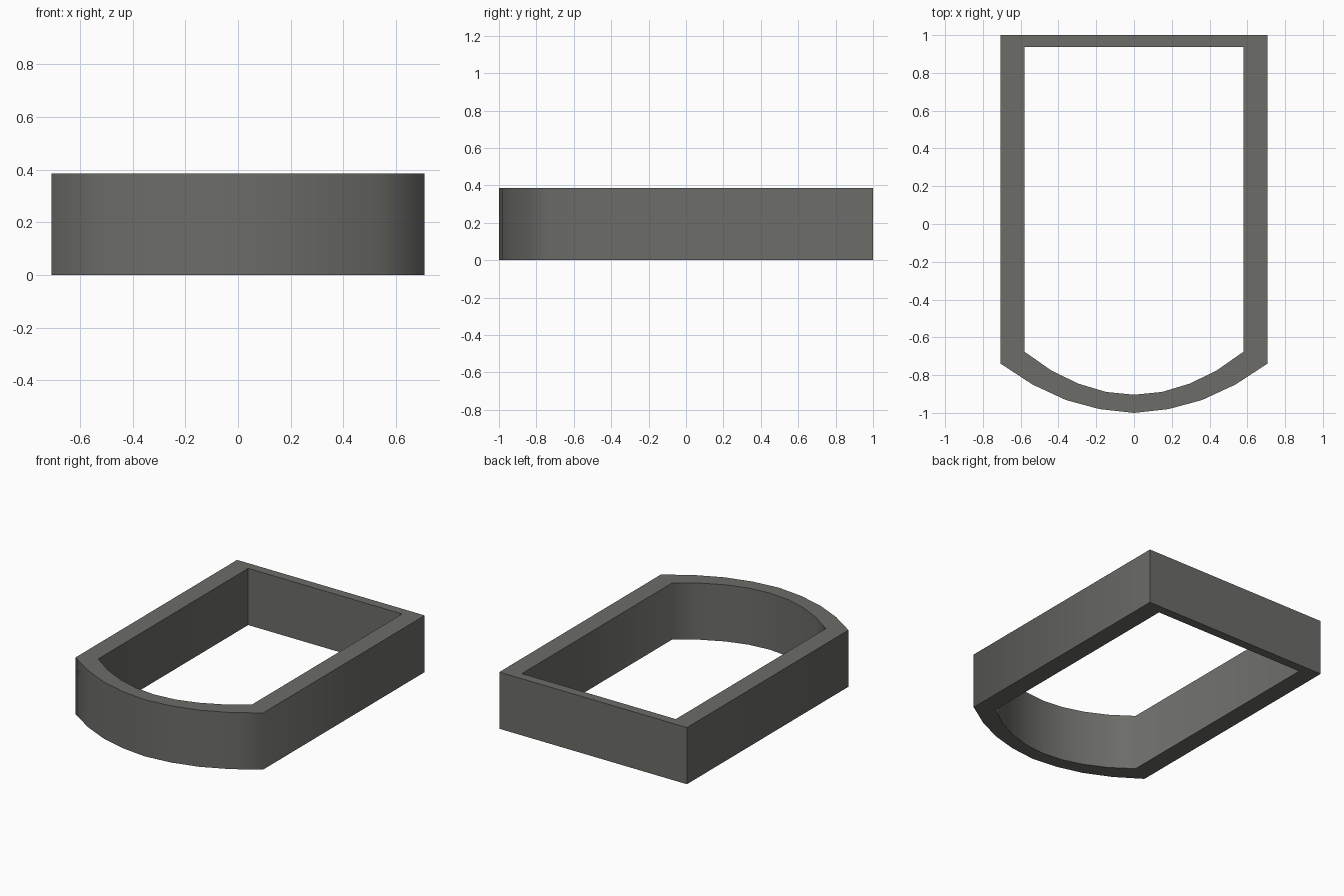
import bpy, bmesh, math

if "Cube" in bpy.data.objects:
    bpy.data.objects.remove(bpy.data.objects["Cube"])

HEIGHT = 0.386

# right half of each outline, from back corner to front middle
OUTER = [(0.707, 1.0), (0.707, -0.739), (0.537, -0.85), (0.36, -0.932), (0.182, -0.98), (0, -1.0)]
INNER = [(0.58, 0.938), (0.58, -0.676), (0.437, -0.776), (0.295, -0.845), (0.149, -0.889), (0, -0.904)]


def full_loop(half):
    return half + [(-x, y) for x, y in reversed(half[:-1])]


bm = bmesh.new()


def ring(points, z):
    return [bm.verts.new((x, y, z)) for x, y in points]


# four rings bridged in a closed cycle: outer wall, top rim, inner wall, bottom rim
outer, inner = full_loop(OUTER), full_loop(INNER)
rings = [ring(outer, 0), ring(outer, HEIGHT), ring(inner, HEIGHT), ring(inner, 0)]
n = len(outer)
for k in range(4):
    a, b = rings[k], rings[(k + 1) % 4]
    for i in range(n):
        j = (i + 1) % n
        bm.faces.new((a[i], a[j], b[j], b[i]))
bmesh.ops.recalc_face_normals(bm, faces=bm.faces)

mesh = bpy.data.meshes.new("curved_frame")
bm.to_mesh(mesh)
bm.free()
frame = bpy.data.objects.new("curved_frame", mesh)
bpy.context.collection.objects.link(frame)

grey = bpy.data.materials.new("warm_grey")
grey.diffuse_color = (0.15, 0.15, 0.14, 1)
grey.use_nodes = True
grey.node_tree.nodes["Principled BSDF"].inputs["Base Color"].default_value = grey.diffuse_color
mesh.materials.append(grey)

# soft shading round the bowed front, sharp rims and back corners
bpy.context.view_layer.objects.active = frame
frame.select_set(True)
bpy.ops.object.shade_smooth_by_angle(angle=math.radians(65))
